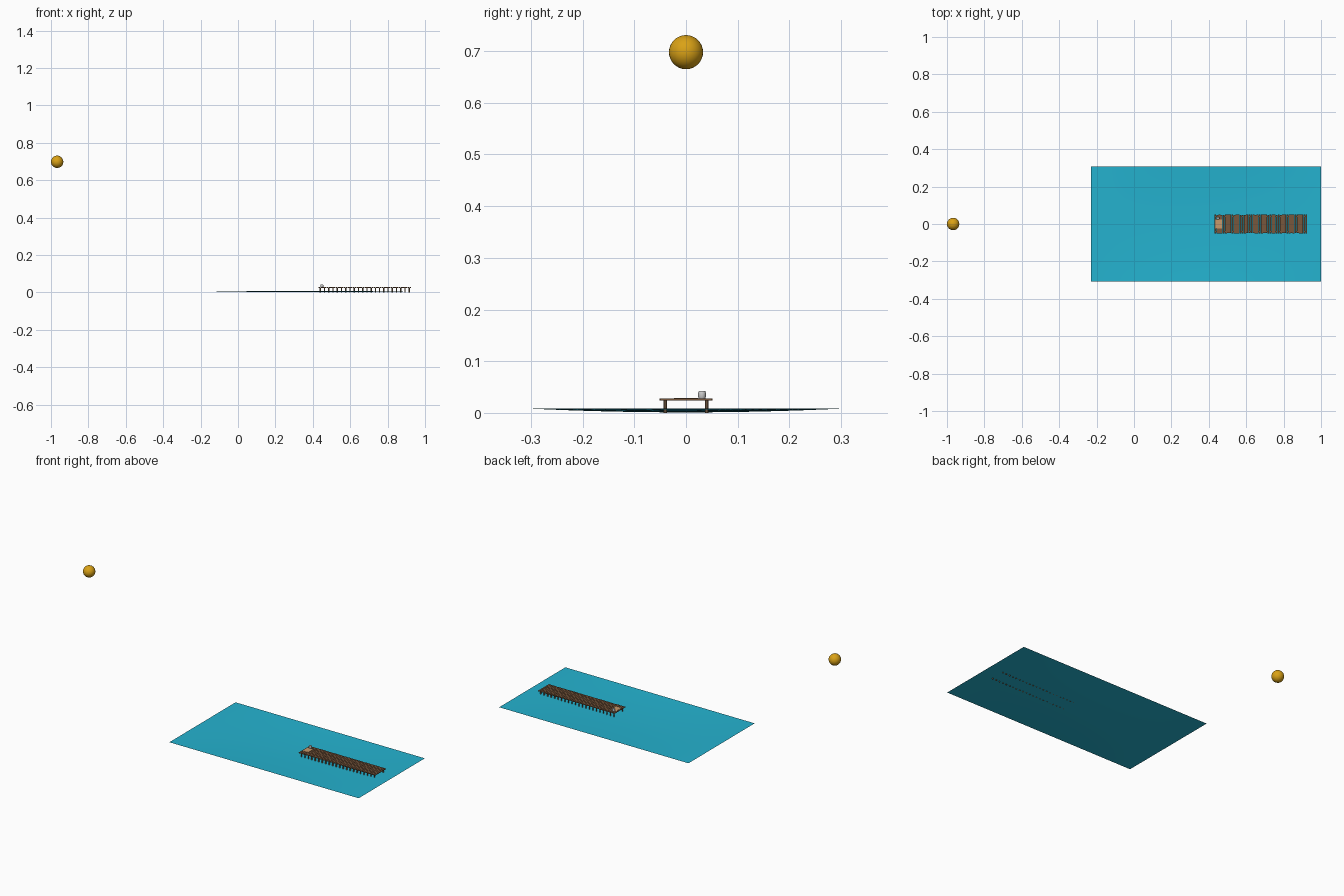
import bpy, bmesh, math, random
from mathutils import Matrix, Vector

if "Cube" in bpy.data.objects:
    bpy.data.objects.remove(bpy.data.objects["Cube"])

random.seed(4)


def material(name, rgb):
    m = bpy.data.materials.new(name)
    m.diffuse_color = (*rgb, 1)
    m.use_nodes = True
    m.node_tree.nodes["Principled BSDF"].inputs["Base Color"].default_value = m.diffuse_color
    return m


def add_object(name, bm, mat=None, smooth=False):
    mesh = bpy.data.meshes.new(name)
    bm.to_mesh(mesh)
    bm.free()
    ob = bpy.data.objects.new(name, mesh)
    bpy.context.collection.objects.link(ob)
    if mat:
        mesh.materials.append(mat)
    if smooth:
        bpy.context.view_layer.objects.active = ob
        ob.select_set(True)
        bpy.ops.object.shade_smooth_by_angle(angle=math.radians(35))
        ob.select_set(False)
    return ob


def add_box(bm, center, size):
    bmesh.ops.create_cube(bm, size=1, matrix=Matrix.Translation(center) @ Matrix.Diagonal((*size, 1)))


water_blue = material("water_blue", (0.018, 0.45, 0.63))
plank_brown = material("plank_brown", (0.19, 0.095, 0.045))
post_brown = material("post_brown", (0.23, 0.14, 0.075))
sun_yellow = material("sun_yellow", (0.70, 0.36, 0.008))
mat_tan = material("mat_tan", (0.58, 0.32, 0.15))

# Water sheet: shallow dish with level rim
bm = bmesh.new()
bmesh.ops.create_grid(bm, x_segments=32, y_segments=16, size=1)
for v in bm.verts:
    u, w = v.co.x, v.co.y
    v.co = Vector((0.384 + 0.615 * u, 0.307 * w, 0.0085 - 0.0075 * (1 - u * u) * (1 - w * w)))
add_object("water", bm, water_blue, True)

# Sun
bm = bmesh.new()
bmesh.ops.create_uvsphere(bm, u_segments=32, v_segments=16, radius=0.033,
                          matrix=Matrix.Translation((-0.967, 0, 0.698)))
add_object("sun", bm, sun_yellow, True)

# Pier deck planks and paired posts
x0, x1, bays = 0.429, 0.927, 22
pitch = (x1 - x0) / bays
planks, posts = bmesh.new(), bmesh.new()
for i in range(bays):
    for k in (0.25, 0.75):
        add_box(planks, (x0 + (i + k) * pitch, random.uniform(-0.001, 0.001), 0.0255),
                (pitch * 0.43, 0.1, 0.004))
    for side in (-1, 1):
        bmesh.ops.create_cone(posts, cap_ends=True, segments=8, radius1=0.0033, radius2=0.0033,
                              depth=0.0236,
                              matrix=Matrix.Translation((x0 + (i + 0.5) * pitch, side * 0.0405, 0.0118)))
add_object("deck_planks", planks, plank_brown)
add_object("pier_posts", posts, post_brown, True)

# Mat lying at the end of the pier
bm = bmesh.new()
add_box(bm, (0.454, 0.0, 0.0281), (0.036, 0.046, 0.0014))
add_object("mat", bm, mat_tan)

# Small metal bucket, lathed profile
bm = bmesh.new()
profile = [(0, 0.0275), (0.006, 0.0275), (0.0075, 0.031), (0.0075, 0.039),
           (0.006, 0.0425), (0.0, 0.0425)]
verts = [bm.verts.new((r, 0, z)) for r, z in profile]
edges = [bm.edges.new(p) for p in zip(verts, verts[1:])]
bmesh.ops.spin(bm, geom=verts + edges, cent=(0, 0, 0), axis=(0, 0, 1), angle=math.tau, steps=16)
bmesh.ops.remove_doubles(bm, verts=bm.verts, dist=1e-5)
bmesh.ops.recalc_face_normals(bm, faces=bm.faces)
bmesh.ops.translate(bm, verts=bm.verts, vec=(0.449, 0.031, 0))
add_object("bucket", bm, None, True)
